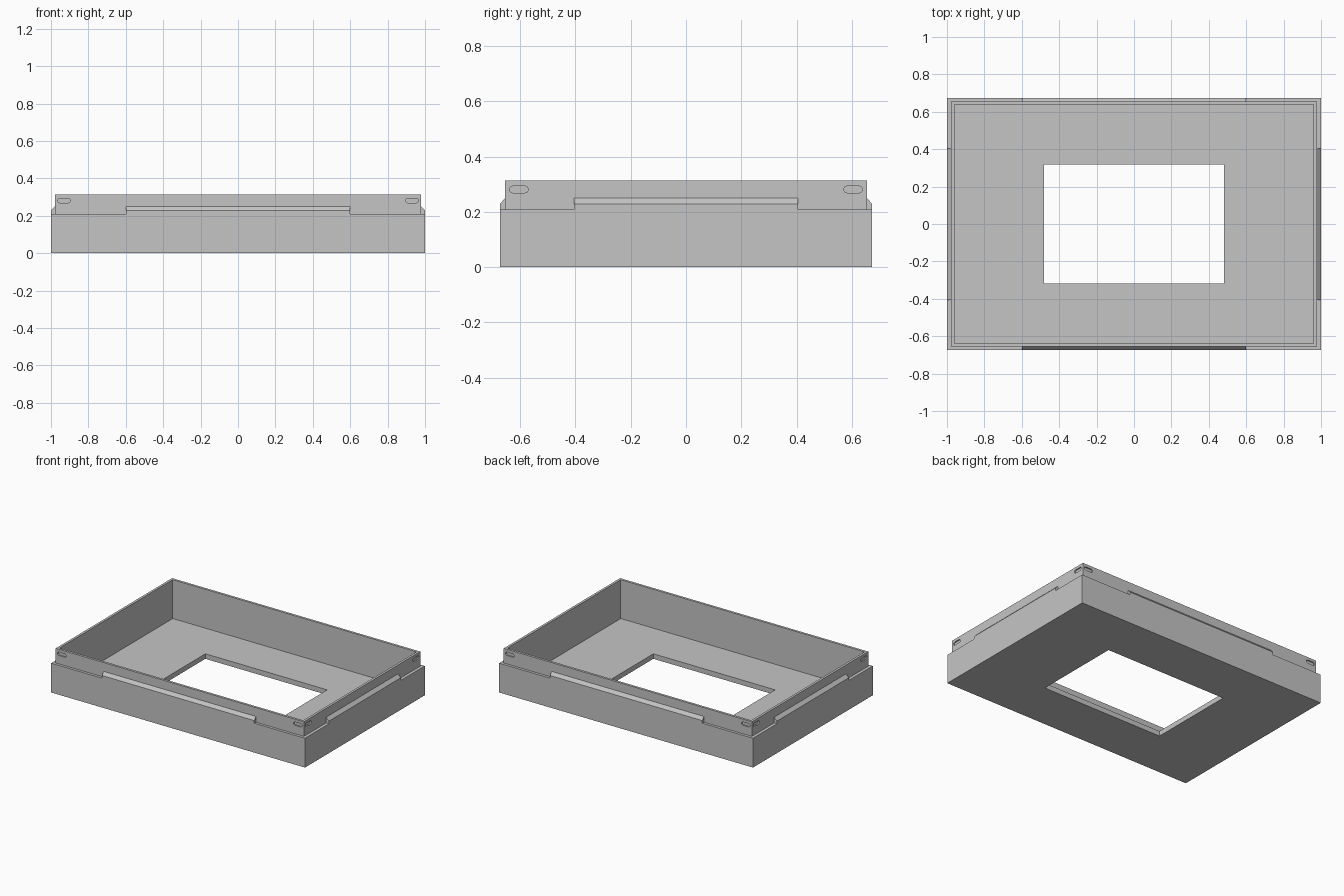
import bpy, bmesh, math
from mathutils import Matrix, Vector

cube = bpy.data.objects.get("Cube")
if cube:
    bpy.data.objects.remove(cube, do_unlink=True)

grey = bpy.data.materials.new("light grey")
grey.use_nodes = True
colour = (0.56, 0.56, 0.56, 1)
grey.diffuse_color = colour
grey.node_tree.nodes["Principled BSDF"].inputs["Base Color"].default_value = colour

HX, HY = 1.0, 0.674        # half size of the lower body
RX, RY = 0.978, 0.655      # half size of the raised rim
STEP, TOP, FLOOR = 0.209, 0.313, 0.036


def make_object(name, bm):
    bmesh.ops.recalc_face_normals(bm, faces=bm.faces)
    mesh = bpy.data.meshes.new(name)
    bm.to_mesh(mesh)
    bm.free()
    mesh.materials.append(grey)
    ob = bpy.data.objects.new(name, mesh)
    bpy.context.collection.objects.link(ob)
    return ob


def add_prism(bm, points, offset):
    """Closed solid from an outline swept along offset."""
    offset = Vector(offset)
    a = [bm.verts.new(p) for p in points]
    b = [bm.verts.new(Vector(p) + offset) for p in points]
    bm.faces.new(a)
    bm.faces.new(b[::-1])
    for i in range(len(a)):
        j = (i + 1) % len(a)
        bm.faces.new((a[i], b[i], b[j], a[j]))


# Tray body: rectangular rings joined into one closed shell with a window
rings = [(0.48, 0.318, 0), (HX, HY, 0), (HX, HY, STEP), (RX, RY, STEP),
         (RX, RY, TOP), (0.961, 0.638, TOP), (0.961, 0.638, FLOOR),
         (0.48, 0.318, FLOOR)]
bm = bmesh.new()
loops = [[bm.verts.new((sx * x, sy * y, z))
          for sx, sy in ((-1, -1), (1, -1), (1, 1), (-1, 1))]
         for x, y, z in rings]
for k, lower in enumerate(loops):
    upper = loops[(k + 1) % len(loops)]
    for i in range(4):
        j = (i + 1) % 4
        bm.faces.new((lower[i], lower[j], upper[j], upper[i]))
body = make_object("tray_body", bm)

# Rounded slots recessed into the rim near every corner
slot_bm = bmesh.new()
RAD, HALF, DEPTH, SLOT_Z = 0.012, 0.022, 0.009, 0.281
outline = []
for side in (1, -1):
    for i in range(9):
        t = math.pi * (i / 8 - 0.5)
        outline.append((side * (HALF + RAD * math.cos(t)),
                        SLOT_Z + side * RAD * math.sin(t)))
for s in (1, -1):
    for e in (1, -1):
        add_prism(slot_bm, [(e * 0.93 + u, s * (RY - DEPTH), z) for u, z in outline],
                  (0, s * 0.03, 0))
        add_prism(slot_bm, [(s * (RX - DEPTH), e * 0.605 + u, z) for u, z in outline],
                  (s * 0.03, 0, 0))
cutter = make_object("slot_cutter", slot_bm)
cutter.hide_render = True
mod = body.modifiers.new("slots", 'BOOLEAN')
mod.operation = 'DIFFERENCE'
mod.solver = 'EXACT'
mod.object = cutter
bpy.context.view_layer.update()
cut_mesh = bpy.data.meshes.new_from_object(
    body.evaluated_get(bpy.context.evaluated_depsgraph_get()))
body.modifiers.clear()
body.data = cut_mesh
bpy.data.objects.remove(cutter, do_unlink=True)

# Chamfered ledges on the step, one centred on each side
for name, angle, out, inner, half in (
        ("front_ledge", 0, HY, RY, 0.6), ("left_ledge", 90, HX, RX, 0.405),
        ("back_ledge", 180, HY, RY, 0.6), ("right_ledge", 270, HX, RX, 0.405)):
    bm = bmesh.new()
    profile = ((inner, STEP), (out, STEP), (out, 0.228), (inner, 0.25))
    add_prism(bm, [(-half, -d, z) for d, z in profile], (2 * half, 0, 0))
    bmesh.ops.rotate(bm, verts=bm.verts, matrix=Matrix.Rotation(math.radians(angle), 3, 'Z'))
    make_object(name, bm)
